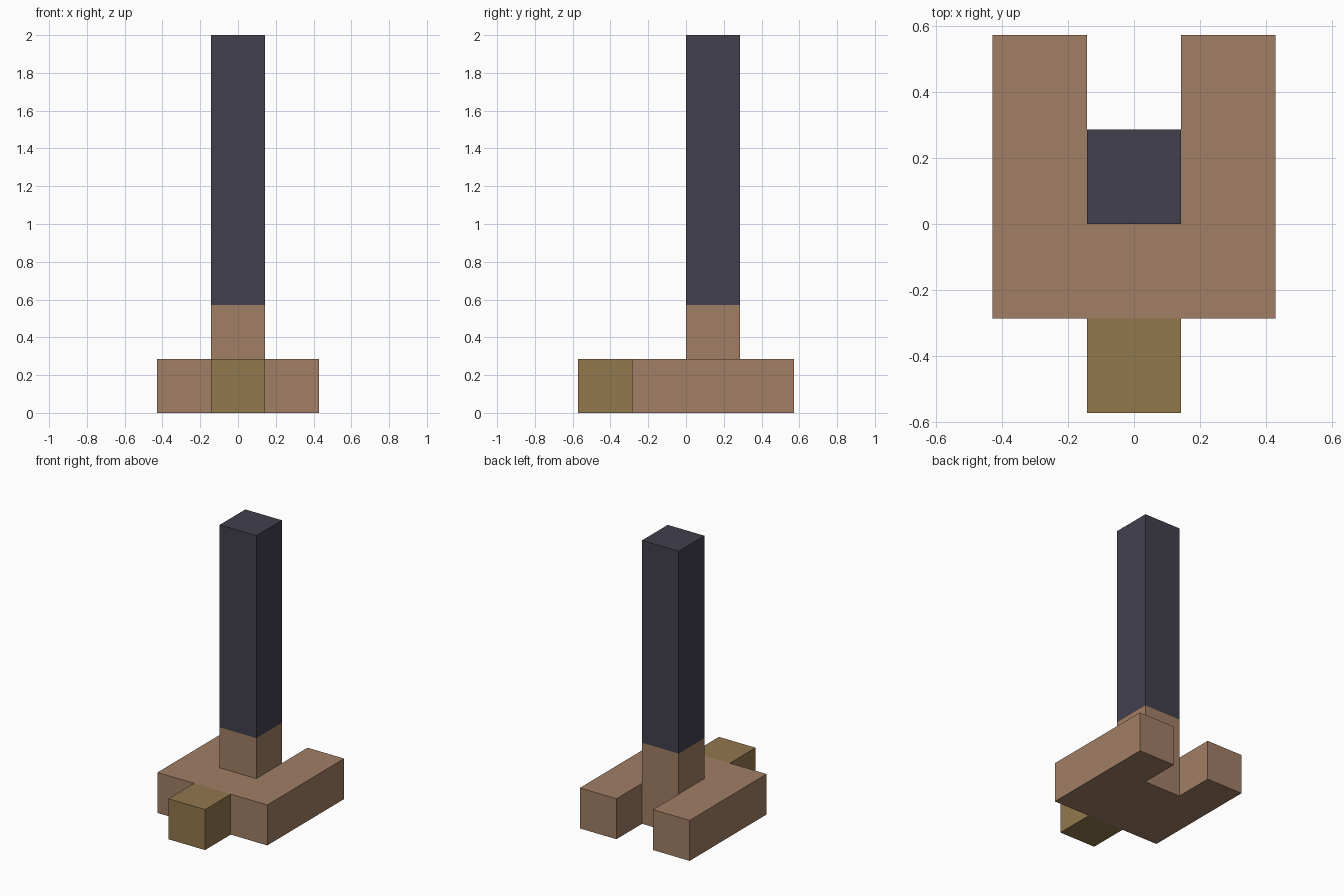
import bpy
import bmesh

U = 2 / 7  # every part sits on a grid of this size

old = bpy.data.objects.get("Cube")
if old:
    bpy.data.objects.remove(old, do_unlink=True)


def material(name, rgb):
    mat = bpy.data.materials.new(name)
    mat.use_nodes = True
    color = (*rgb, 1)
    mat.diffuse_color = color
    bsdf = next(n for n in mat.node_tree.nodes if n.type == "BSDF_PRINCIPLED")
    bsdf.inputs["Base Color"].default_value = color
    return mat


def prism(name, outline, bottom, top, mat):
    """Extrude a counter-clockwise plan outline, in grid units, from bottom to top."""
    bm = bmesh.new()
    face = bm.faces.new([bm.verts.new((x * U, y * U, bottom * U)) for x, y in outline])
    lid = bmesh.ops.extrude_face_region(bm, geom=[face], use_keep_orig=True)
    verts = [g for g in lid["geom"] if isinstance(g, bmesh.types.BMVert)]
    bmesh.ops.translate(bm, verts=verts, vec=(0, 0, (top - bottom) * U))
    bmesh.ops.recalc_face_normals(bm, faces=bm.faces)
    mesh = bpy.data.meshes.new(name)
    bm.to_mesh(mesh)
    bm.free()
    mesh.materials.append(mat)
    obj = bpy.data.objects.new(name, mesh)
    bpy.context.collection.objects.link(obj)
    return obj


def square(y):
    return [(-0.5, y), (0.5, y), (0.5, y + 1), (-0.5, y + 1)]


tan = material("tan", (0.356, 0.212, 0.133))
olive = material("olive brown", (0.287, 0.188, 0.076))
slate = material("dark slate", (0.054, 0.051, 0.074))

# U-shaped base, open at the back
right_half = [(1.5, -1), (1.5, 2), (0.5, 2), (0.5, 1)]
left_half = [(-x, y) for x, y in reversed(right_half)]
prism("base", right_half + left_half, 0, 1, tan)

# Block at the front of the base
prism("front_block", square(-2), 0, 1, olive)

# Column: short lower stem and tall upper post
prism("stem", square(0), 1, 2, tan)
prism("post", square(0), 2, 7, slate)
